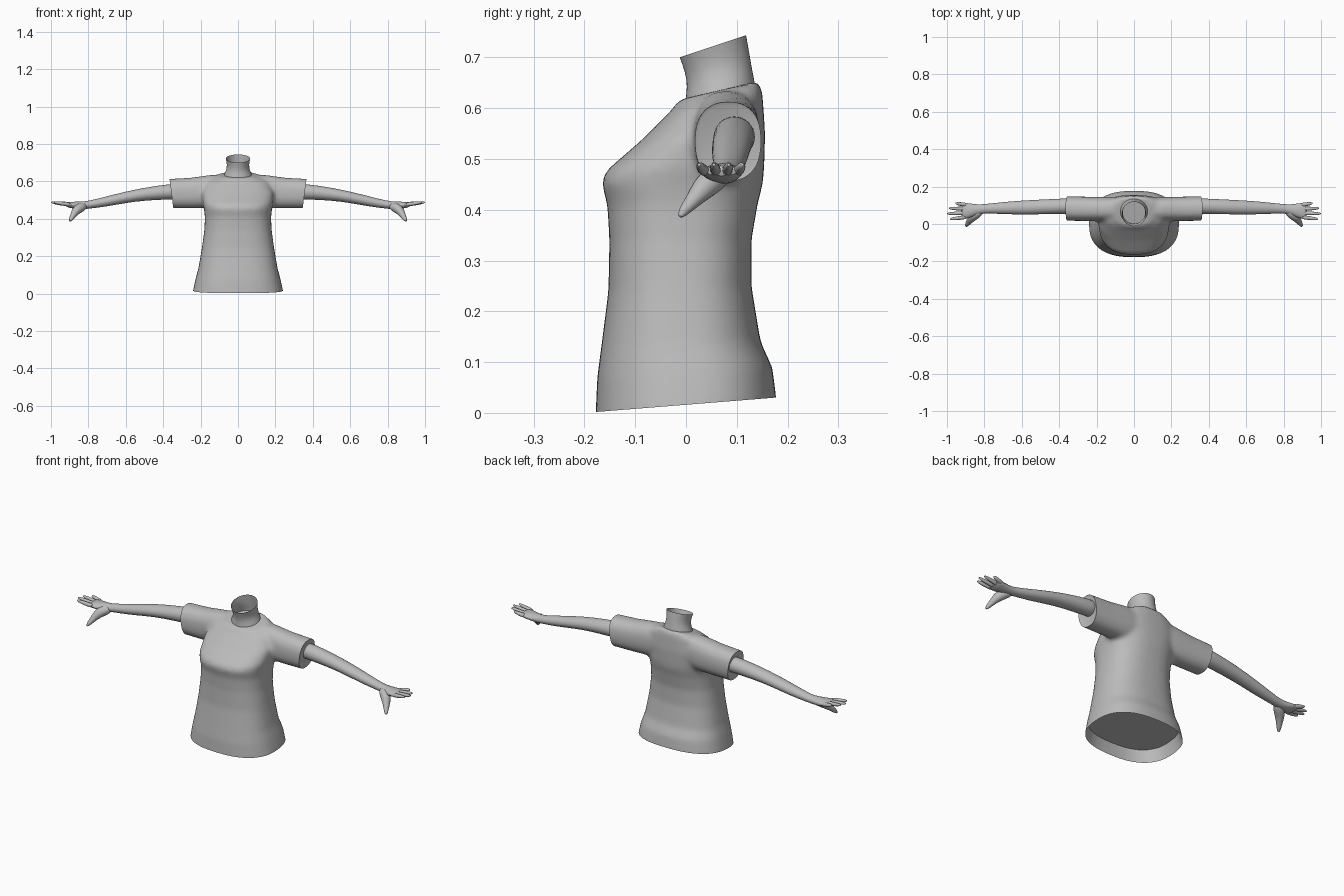
import bpy, bmesh, math
from mathutils import Vector

cube = bpy.data.objects.get("Cube")
if cube:
    bpy.data.objects.remove(cube, do_unlink=True)

grey = bpy.data.materials.new("plain grey")
grey.use_nodes = True
grey.diffuse_color = (0.5, 0.5, 0.5, 1)
grey.node_tree.nodes["Principled BSDF"].inputs["Base Color"].default_value = (0.5, 0.5, 0.5, 1)


def power(v, n):
    return math.copysign(abs(v) ** (2 / n), v)


def angles(count):
    return [2 * math.pi * i / count for i in range(count)]


def body_ring(front_y, front_z, back_y, back_z, half_width, n=2.0, count=24):
    """Ring around the body, tilted from a front point to a back point."""
    points = []
    for a in angles(count):
        t = (power(math.sin(a), n) + 1) / 2
        points.append(Vector((half_width * power(math.cos(a), n),
                              front_y + (back_y - front_y) * t,
                              front_z + (back_z - front_z) * t)))
    return points


def limb_ring(x, y, z, ry, rz, n=2.0, side=1, count=16):
    """Upright ring across a limb that runs along x."""
    return [Vector((side * x, y + ry * power(math.cos(a), n), z + rz * power(math.sin(a), n)))
            for a in angles(count)]


def tube_rings(path, radii, count=10):
    """Round rings that follow a path."""
    path = [Vector(p) for p in path]
    rings = []
    for i, p in enumerate(path):
        d = path[min(i + 1, len(path) - 1)] - path[max(i - 1, 0)]
        q = d.to_track_quat('Z', 'Y')
        rings.append([p + q @ Vector((math.cos(a), math.sin(a), 0)) * radii[i]
                      for a in angles(count)])
    return rings


def loft(bm, rings, cap_end=True):
    loops = [[bm.verts.new(p) for p in ring] for ring in rings]
    count = len(loops[0])
    for a, b in zip(loops, loops[1:]):
        for i in range(count):
            j = (i + 1) % count
            bm.faces.new((a[i], a[j], b[j], b[i]))
    bm.faces.new(loops[0])
    if cap_end:
        bm.faces.new(loops[-1])
    bmesh.ops.recalc_face_normals(bm, faces=bm.faces[:])


def make_object(name, bm, mirror=False, subdivide=True):
    mesh = bpy.data.meshes.new(name)
    bm.to_mesh(mesh)
    bm.free()
    mesh.materials.append(grey)
    obj = bpy.data.objects.new(name, mesh)
    bpy.context.scene.collection.objects.link(obj)
    if mirror:
        obj.modifiers.new("Mirror", 'MIRROR').use_mirror_merge = False
    if subdivide:
        sub = obj.modifiers.new("Subdivision", 'SUBSURF')
        sub.levels = sub.render_levels = 1
    return obj


def smooth(obj):
    bpy.ops.object.select_all(action='DESELECT')
    obj.select_set(True)
    bpy.context.view_layer.objects.active = obj
    bpy.ops.object.shade_smooth_by_angle(angle=math.radians(45))


def cut_opening(bm, point, normal, depth, scale):
    """Trim the cloth along a plane and leave a recessed opening."""
    normal = Vector(normal).normalized()
    bmesh.ops.bisect_plane(bm, geom=bm.verts[:] + bm.edges[:] + bm.faces[:],
                           plane_co=point, plane_no=normal, clear_outer=True)
    rim = [e for e in bm.edges if e.is_boundary]
    faces = bmesh.ops.holes_fill(bm, edges=rim, sides=0)["faces"]
    for face in list(faces):
        centre = face.calc_center_median()
        ring = list(face.verts)
        bm.faces.remove(face)
        inner = [bm.verts.new(centre + (v.co - centre) * scale - normal * depth) for v in ring]
        for i in range(len(ring)):
            j = (i + 1) % len(ring)
            bm.faces.new((ring[i], ring[j], inner[j], inner[i]))
        bm.faces.new(inner)
    bmesh.ops.recalc_face_normals(bm, faces=bm.faces[:])


# Shirt: torso and sleeves fused into one soft surface
torso = [
    (-.178, -.05, .178, -.02, .244), (-.178, 0, .178, .03, .241),
    (-.175, .07, .17, .09, .227), (-.167, .13, .147, .14, .212),
    (-.153, .24, .129, .25, .193), (-.151, .34, .129, .34, .18),
    (-.155, .41, .141, .41, .177), (-.167, .455, .151, .45, .182),
    (-.156, .478, .154, .48, .188), (-.09, .535, .156, .55, .193),
    (-.03, .594, .151, .625, .16), (-.014, .617, .146, .654, .1),
]
sleeve = [
    (.03, .08, .555, .062, .083), (.15, .08, .546, .065, .088),
    (.25, .081, .538, .065, .082), (.42, .084, .533, .066, .077),
]
bm = bmesh.new()
loft(bm, [body_ring(*r, n=2.5, count=40) for r in torso])
for side in (-1, 1):
    loft(bm, [limb_ring(*r, n=2.4, side=side, count=32) for r in sleeve])
shirt = make_object("shirt", bm, subdivide=False)
remesh = shirt.modifiers.new("Remesh", 'REMESH')
remesh.mode = 'VOXEL'
remesh.voxel_size = 0.01
relax = shirt.modifiers.new("Relax", 'SMOOTH')
relax.factor = 0.5
relax.iterations = 10
bpy.context.view_layer.update()
fused = shirt.evaluated_get(bpy.context.evaluated_depsgraph_get())
bm = bmesh.new()
bm.from_mesh(fused.to_mesh())
fused.to_mesh_clear()
shirt.modifiers.clear()

# Hem and cuffs
cut_opening(bm, (0, 0, .016), (0, .08, -1), .062, .925)
for side in (-1, 1):
    cut_opening(bm, (side * .356, 0, .535), (side, 0, -.13), .003, .9)
bm.to_mesh(shirt.data)
bm.free()
smooth(shirt)

# Neck, open at the top
neck = [
    (.004, .56, .134, .59, .08), (-.004, .61, .139, .64, .082),
    (.003, .642, .132, .668, .064), (-.002, .67, .126, .705, .058),
    (-.013, .70, .119, .744, .066),
]
bm = bmesh.new()
loft(bm, [body_ring(*r) for r in neck], cap_end=False)
smooth(make_object("neck", bm))

# Arms and palms
arm = [
    (.30, .095, .545, .042, .042), (.37, .096, .545, .042, .042),
    (.5, .091, .532, .04, .035), (.6, .088, .515, .038, .031),
    (.7, .085, .493, .033, .028), (.8, .082, .474, .024, .021),
    (.84, .077, .471, .028, .021), (.87, .073, .472, .037, .02),
    (.9, .07, .474, .044, .016), (.925, .07, .477, .042, .011),
]
bm = bmesh.new()
loft(bm, [limb_ring(*r) for r in arm])
smooth(make_object("arms_and_palms", bm, mirror=True))

# Fingers: base y, tip x, tip y
fingers = {
    "index_fingers": (.037, .985, .026),
    "middle_fingers": (.059, 1.0, .055),
    "ring_fingers": (.081, .99, .084),
    "little_fingers": (.102, .955, .111),
}
for name, (base_y, tip_x, tip_y) in fingers.items():
    start, tip = Vector((.895, base_y, .476)), Vector((tip_x, tip_y, .489))
    steps = (0, .35, .65, .92, 1)
    path = [start.lerp(tip, s) - Vector((0, 0, .005 * s * (1 - s))) for s in steps]
    bm = bmesh.new()
    loft(bm, tube_rings(path, (.012, .011, .010, .007, .003)))
    smooth(make_object(name, bm, mirror=True))

# Thumbs with a broad fleshy base
path = [(.81, .077, .472), (.845, .054, .46), (.868, .033, .442),
        (.882, .013, .417), (.894, -.006, .396), (.9, -.013, .385)]
bm = bmesh.new()
loft(bm, tube_rings(path, (.018, .029, .025, .016, .011, .004)))
smooth(make_object("thumbs", bm, mirror=True))
